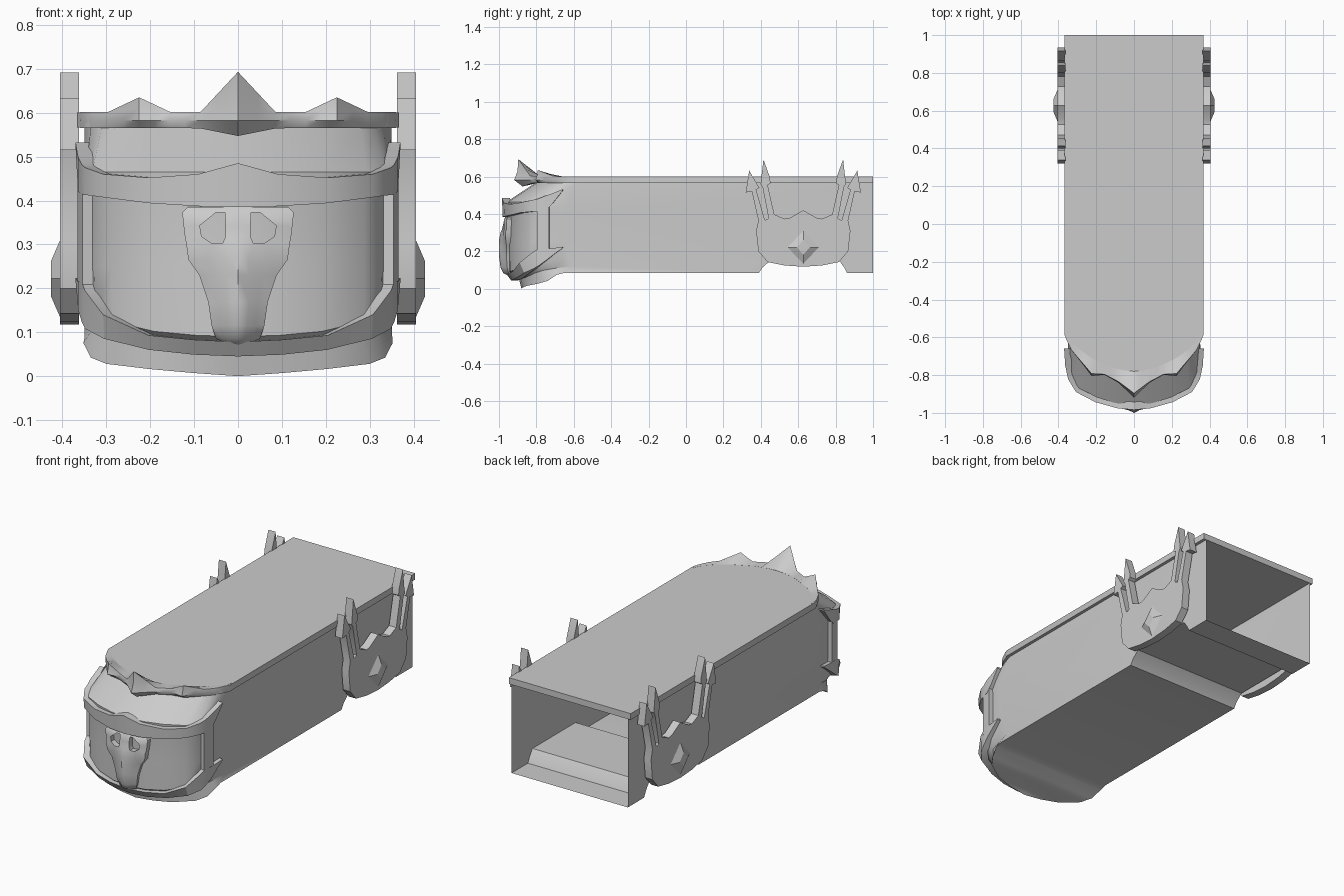
import bpy, bmesh, math
from mathutils import Vector

if "Cube" in bpy.data.objects:
    bpy.data.objects.remove(bpy.data.objects["Cube"])


def finish(name, bm, angle=30):
    bmesh.ops.remove_doubles(bm, verts=bm.verts, dist=0.0004)
    bmesh.ops.recalc_face_normals(bm, faces=bm.faces)
    me = bpy.data.meshes.new(name)
    bm.to_mesh(me)
    bm.free()
    ob = bpy.data.objects.new(name, me)
    bpy.context.collection.objects.link(ob)
    bpy.ops.object.select_all(action='DESELECT')
    bpy.context.view_layer.objects.active = ob
    ob.select_set(True)
    bpy.ops.object.shade_smooth_by_angle(angle=math.radians(angle))
    return ob


def grid(bm, rows, closed=False, caps=False, skip=()):
    """Skin rows of points; closed wraps each row into a ring."""
    vs = [[bm.verts.new(p) for p in r] for r in rows]
    n = len(rows[0])
    for i in range(len(vs) - 1):
        for j in range(n if closed else n - 1):
            if (i, j) in skip:
                continue
            k = (j + 1) % n
            bm.faces.new((vs[i][j], vs[i][k], vs[i + 1][k], vs[i + 1][j]))
    if caps:
        bm.faces.new(vs[0])
        bm.faces.new(vs[-1])


def prism(bm, bottom, top):
    grid(bm, [bottom, top], closed=True, caps=True)


def mirrored(half):
    """Half row starting at the centre line -> full row from -x to +x."""
    return [(-p[0],) + tuple(p[1:]) for p in half[:0:-1]] + list(half)


def lerp_table(t, table):
    for (a, va), (b, vb) in zip(table, table[1:]):
        if t <= b:
            return va + (vb - va) * (t - a) / (b - a)
    return table[-1][1]


# Nose plan curve, from the centre line round to the side
PLAN = [(0, -.972), (.1, -.962), (.2, -.932), (.3, -.88), (.345, -.82), (.36, -.75), (.366, -.66)]


def plan(u, off=0.0):
    k = min(int(u), 5)
    a, b = Vector(PLAN[k]), Vector(PLAN[k + 1])
    p = a.lerp(b, u - k)
    d = Vector(PLAN[min(k + 1, 6)]) - Vector(PLAN[max(k - 1, 0)]) if u == k else b - a
    n = Vector((-d.y * -1, -d.x)).normalized() if u > 0 else Vector((0, -1))
    return p + n * off


# Hull: nose levels, side walls and floor with a raised arch
bm = bmesh.new()
chin = [(0, -.88, 0), (.1, -.872, .007), (.2, -.85, .016), (.3, -.79, .028),
        (.335, -.74, .042), (.352, -.69, .075), (.35, -.65, .085)]
roof = [(0, -.80, .57), (.1, -.79, .57), (.2, -.755, .57), (.28, -.70, .57),
        (.31, -.67, .57), (.335, -.63, .57), (.35, -.58, .57)]
low_z = [.05, .053, .062, .085, .1, .11, .12]


def level(zs, off, back=0):
    out = []
    for k in range(7):
        p = plan(k, off)
        out.append((p.x if k < 6 else .35, p.y + back, zs[k]))
    return out


levels = [chin, level(low_z, -.03, .05), level([z + .04 for z in low_z], -.022),
          level([.25] * 7, -.02), level([.41] * 7, -.02), level([.465] * 7, -.014), roof]
grid(bm, [mirrored(l) for l in levels])
floor = [(-.65, .085), (.39, .085), (.41, .115), (.45, .15), (.82, .15), (.845, .115), (.86, .085), (1, .085)]
for s in (-1, 1):
    pts = [(s * .35, y, z) for y, z in floor] + [(s * .35, 1, .57)]
    pts += [(s * .35,) + tuple(l[6][1:]) for l in levels[:0:-1]]
    bm.faces.new([bm.verts.new(p) for p in pts])
rows = [[(-x, y, z), (0, y, z), (x, y, z)] for x, y, z in chin[1:]]
rows = [[a, (0, b[1] - .0, b[2]), c] for a, b, c in rows]
grid(bm, rows + [[(-.35, y, z), (0, y, z), (.35, y, z)] for y, z in floor[1:]])
c = chin[1]
for s in (-1, 1):
    bm.faces.new([bm.verts.new(p) for p in (chin[0], (s * c[0], c[1], c[2]), (0, c[1], c[2]))])
finish("hull", bm)

# Roof slab with rounded front
EDGE = [(0, -.82), (.06, -.815), (.12, -.80), (.225, -.75), (.3, -.695), (.34, -.65), (.367, -.59)]
bm = bmesh.new()
outline = mirrored(EDGE) + [(.367, 1), (-.367, 1)]
prism(bm, [(x, y, .566) for x, y in outline], [(x, y, .6) for x, y in outline])
finish("roof_slab", bm)

# Spiked crest along the slab front
TOP = [(0, .693), (.085, .602), (.155, .602), (.225, .635), (.295, .602), (.367, .601)]
BULGE = [(0, .09), (.05, .05), (.1, .018), (.16, .015), (.225, .05), (.29, .014), (.367, .002)]
BASE = [(0, .547), (.09, .565), (.367, .565)]
half = []
for x in (0, .02, .045, .085, .12, .155, .19, .225, .26, .295, .33, .36):
    y, b, t = lerp_table(x, EDGE), lerp_table(x, BULGE), lerp_table(x, TOP)
    half.append([(x, y + .03, .567), (x, y - b * .6, lerp_table(x, BASE)), (x, y - b * 1.1, .582),
                 (x, y - b * .9, min(t, .6 + (t - .6) * .3)), (x, y - b * .85, t), (x, y + .04, .6005)])
left = [[(-p[0], p[1], p[2]) for p in r] for r in half[:0:-1]]
bm = bmesh.new()
grid(bm, left + half, closed=True, caps=True)
finish("crest", bm, 40)


# Visor frame: thick bands wrapped round the nose (u along plan, low z, high z)
def band(bm, cols):
    for s in (-1, 1):
        rows = []
        for u, lo, hi in cols:
            ring = []
            for z, off in ((lo, -.03), (lo, .008), (hi, .012), (hi, -.03)):
                p = plan(u, off if u < 3.5 else min(off, .004))
                ring.append((s * p.x, p.y + max(0, .12 - z) * .6, z))
            rows.append(ring)
        grid(bm, rows, closed=True)
        bm.faces.new([bm.verts.new(p) for p in rows[-1]])
        if cols[0][0] > 0:
            bm.faces.new([bm.verts.new(p) for p in rows[0]])


bm = bmesh.new()
band(bm, [(0, .385, .485), (.9, .387, .46), (2, .394, .452), (3, .407, .46), (4, .413, .475),
          (4.5, .415, .483), (5, .42, .498), (5.4, .455, .51), (6, .524, .532)])
finish("visor_brow", bm)
bm = bmesh.new()
band(bm, [(0, .045, .078), (1, .049, .083), (2, .06, .093), (3, .085, .14), (4, .108, .195),
          (4.5, .125, .215), (5, .15, .215), (5.5, .185, .218), (6, .217, .224)])
finish("visor_sill", bm)
bm = bmesh.new()
band(bm, [(4.35, .19, .425), (4.7, .19, .44), (5.2, .2, .44)])
finish("visor_post", bm)

# Skull mask: rows of z, then x and y of three inner columns and the rim
SKULL = [(.385, .03, .06, .115, -.965, -.963, -.962), (.373, .03, .05, .127, -.972, -.972, -.972),
         (.343, .028, .087, .124, -.978, -.977, -.972), (.318, .028, .083, .121, -.984, -.977, -.972),
         (.303, .035, .06, .118, -.991, -.98, -.978), (.265, .025, .07, .113, -.999, -.986, -.976),
         (.23, .025, .055, .088, -1.0, -.987, -.972), (.17, .025, .045, .068, -.999, -.988, -.972),
         (.115, .02, .04, .06, -.992, -.985, -.968), (.085, .015, .035, .05, -.978, -.972, -.96),
         (.072, .006, .012, .02, -.955, -.953, -.95)]
rows = []
for z, a, b, w, y0, ya, yb in SKULL:
    rows.append(mirrored([(0, y0, z), (a, ya, z), (b, yb, z), (w, yb + .012, z), (w, -.925, z)]))
bm = bmesh.new()
grid(bm, rows, skip={(i, j) for i in (1, 2, 3) for j in (2, 5)})
# socket walls behind the eye holes
for s in (-1, 1):
    loop = [(r[1], r[5], r[0]) for r in SKULL[1:5]] + [(r[2], r[6], r[0]) for r in SKULL[4:0:-1]]
    grid(bm, [[(s * x, y, z) for x, y, z in loop], [(s * x, -.945, z) for x, y, z in loop]], closed=True)
grid(bm, [[rows[0][i] for i in range(9)], [(p[0], -.925, p[2]) for p in rows[0]]])
finish("skull_mask", bm, 45)

# Horned side plaques with a diamond boss
PLAQUE = [(0, .118), (.1, .125), (.19, .143), (.24, .2), (.252, .31), (.24, .365), (.275, .52), (.308, .515),
          (.289, .632), (.235, .54), (.252, .53), (.205, .366), (.185, .376), (.218, .545), (.228, .56),
          (.213, .692), (.18, .6), (.175, .565), (.19, .555), (.155, .398), (.1, .374), (.07, .38)]
CY = .627
outline = [(CY + d, z) for d, z in PLAQUE] + [(CY, .42)] + [(CY - d, z) for d, z in PLAQUE[:0:-1]]
for side, s in (("left", -1), ("right", 1)):
    bm = bmesh.new()
    prism(bm, [(s * .362, y, z) for y, z in outline], [(s * .405, y, z) for y, z in outline])
    finish(side + "_plaque", bm)
    bm = bmesh.new()
    dirs = ((1, 0), (0, 1), (-1, 0), (0, -1))
    prism(bm, [(s * .40, CY + a * .095, .222 + b * .1) for a, b in dirs],
          [(s * .426, CY + a * .035, .222 + b * .04) for a, b in dirs])
    finish(side + "_diamond_boss", bm, 10)
